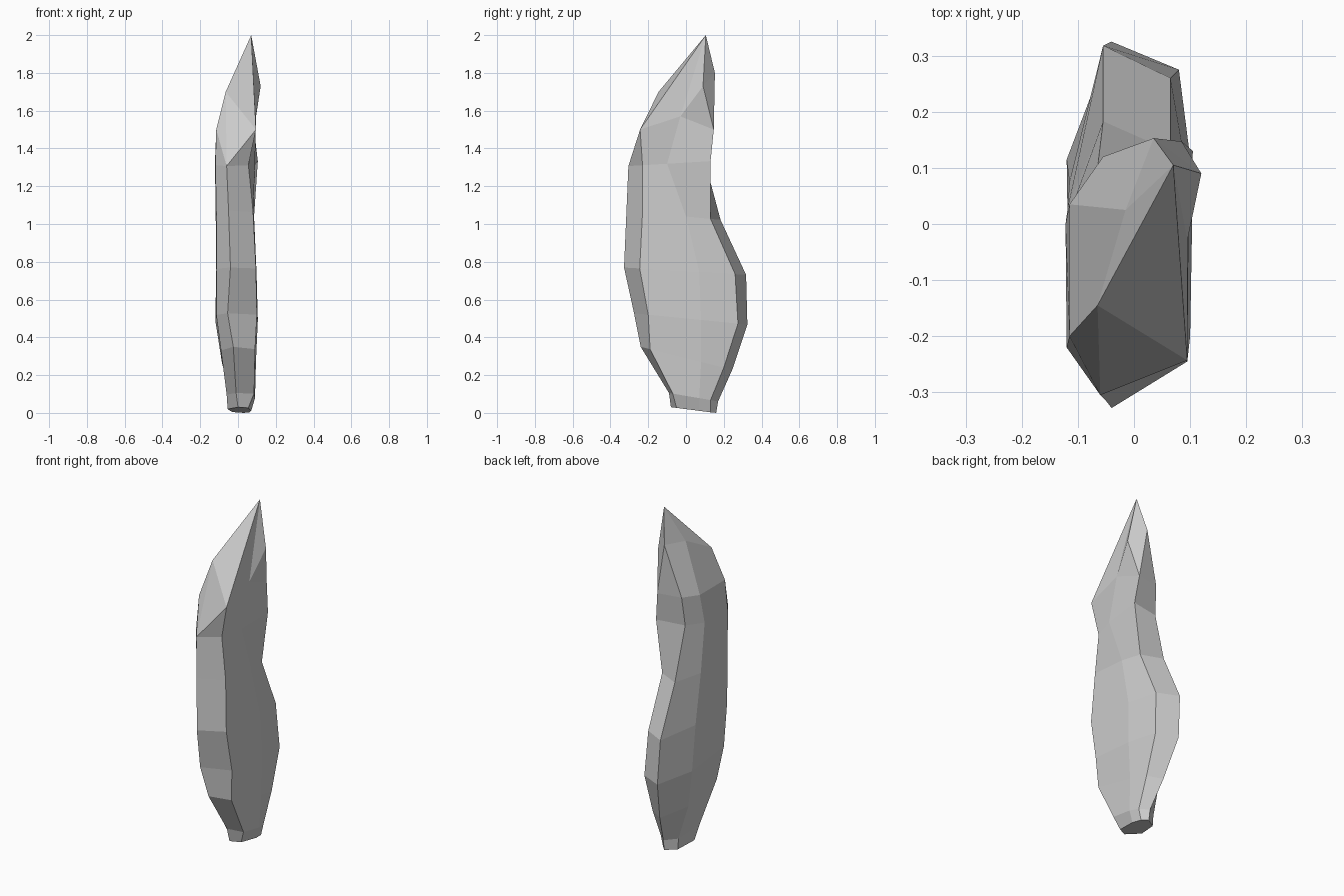
import bpy, bmesh

# Cross-sections of the shard: height, back-to-front tilt, then (x, y) corners in order
# front ridge, right front, right middle, right back, back ridge, left back, left front
SECTIONS = [
    (0.02, 0.13, [(0.0, -.08), (.055, -.05), (.07, .07), (.06, .13), (.03, .16), (-.03, .12), (-.055, 0.0)]),
    (0.09, 0.17, [(-.01, -.09), (.085, -.07), (.09, .07), (.075, .13), (.03, .17), (-.035, .12), (-.06, -.04)]),
    (0.29, 0.25, [(-.025, -.24), (.09, -.19), (.095, .08), (.08, .20), (0.0, .245), (-.085, .10), (-.09, -.16)]),
    (0.50, 0.10, [(-.055, -.275), (.10, -.20), (.105, .08), (.08, .275), (-.04, .325), (-.12, .115), (-.115, -.19)]),
    (0.75, 0.06, [(-.04, -.328), (.095, -.245), (.098, .07), (.065, .26), (-.055, .318), (-.115, .075), (-.115, -.22)]),
    (1.04, 0.10, [(-.05, -.315), (.08, -.23), (.085, 0.0), (.065, .13), (-.055, .183), (-.118, .03), (-.115, -.225)]),
    (1.325, -.06, [(-.06, -.305), (.055, -.23), (.09, -.10), (.105, .13), (-.065, .10), (-.122, 0.0), (-.12, -.22)]),
]

bm = bmesh.new()
rings = [[bm.verts.new((x, y, max(0, z - t * y))) for x, y in pts] for z, t, pts in SECTIONS]

# Shaft of the shard
bm.faces.new(rings[0][::-1])
for low, high in zip(rings, rings[1:]):
    for i in range(7):
        j = (i + 1) % 7
        bm.faces.new((low[i], low[j], high[j], high[i]))

# Slanted point: shoulder corners, upper corners and tip
f, rf, rm, rb, b, lb, lf = rings[-1]
RF, RM, RB, B, LB, LF = [bm.verts.new(p) for p in [
    (.095, -.243, 1.5), (.095, -.03, 1.57), (.085, .147, 1.5),
    (-.055, .12, 1.5), (-.115, .035, 1.5), (-.115, -.2, 1.5)]]
RB2, B2, LB2, LF2 = [bm.verts.new(p) for p in [
    (.12, .09, 1.73), (.035, .153, 1.8), (-.015, .025, 1.79), (-.065, -.145, 1.7)]]
tip = bm.verts.new((.07, .105, 2.0))
for face in [
    (rf, rm, RM, RF), (rm, rb, RB, RM), (rb, b, B, RB), (b, lb, LB, B), (lb, lf, LF, LB),
    (f, rf, RF), (f, RF, LF2), (f, LF2, LF), (f, LF, lf),
    (RF, RM, tip), (RM, RB2, tip), (RM, RB, RB2), (RB, B2, RB2), (RB, B, B2),
    (B, LB, LB2, B2), (LB, LF, LF2, LB2),
    (RF, tip, LF2), (LF2, tip, LB2), (LB2, tip, B2), (B2, tip, RB2),
]:
    bm.faces.new(face)

bmesh.ops.recalc_face_normals(bm, faces=bm.faces)
mesh = bpy.data.meshes.new("rock_shard")
bm.to_mesh(mesh)
bm.free()
bpy.context.collection.objects.link(bpy.data.objects.new("rock_shard", mesh))
